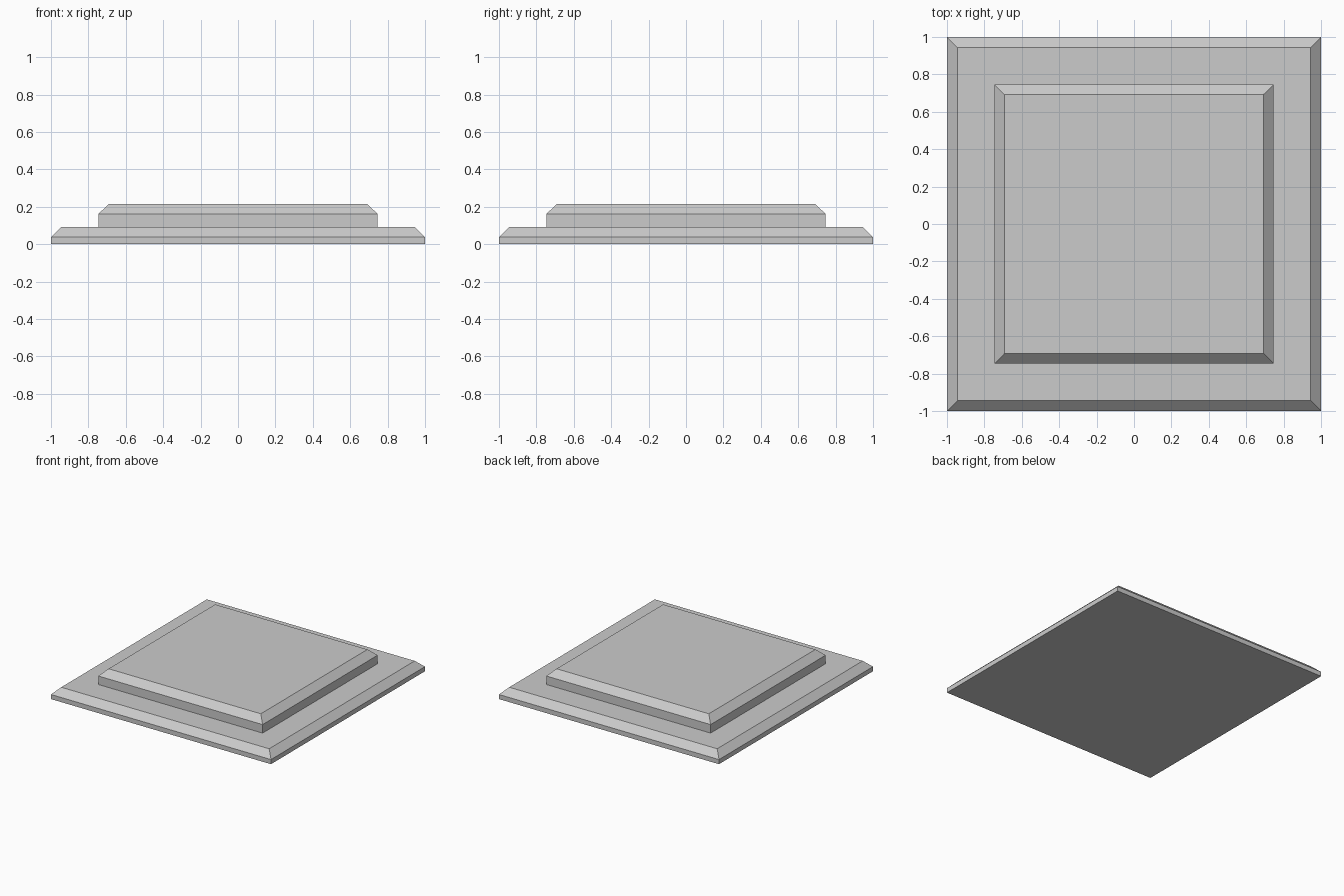
import bpy, bmesh

if "Cube" in bpy.data.objects:
    bpy.data.objects.remove(bpy.data.objects["Cube"])

# Half-width and height of each square ring, from the bottom up
PROFILE = [
    (1.0, 0.0), (1.0, 0.038), (0.945, 0.091),          # lower slab with chamfer
    (0.747, 0.091), (0.747, 0.161), (0.692, 0.214),    # upper slab with chamfer
]


def stepped_block(name, profile):
    bm = bmesh.new()
    rings = [[bm.verts.new((sx * h, sy * h, z))
              for sx, sy in ((-1, -1), (1, -1), (1, 1), (-1, 1))]
             for h, z in profile]
    # Side, chamfer and ledge faces
    for a, b in zip(rings, rings[1:]):
        for i in range(4):
            j = (i + 1) % 4
            bm.faces.new((a[i], a[j], b[j], b[i]))
    # Bottom and top caps
    bm.faces.new(rings[0][::-1])
    bm.faces.new(rings[-1])
    mesh = bpy.data.meshes.new(name)
    bm.to_mesh(mesh)
    bm.free()
    obj = bpy.data.objects.new(name, mesh)
    bpy.context.collection.objects.link(obj)
    return obj


# Two-step square plinth
stepped_block("stepped_plinth", PROFILE)
